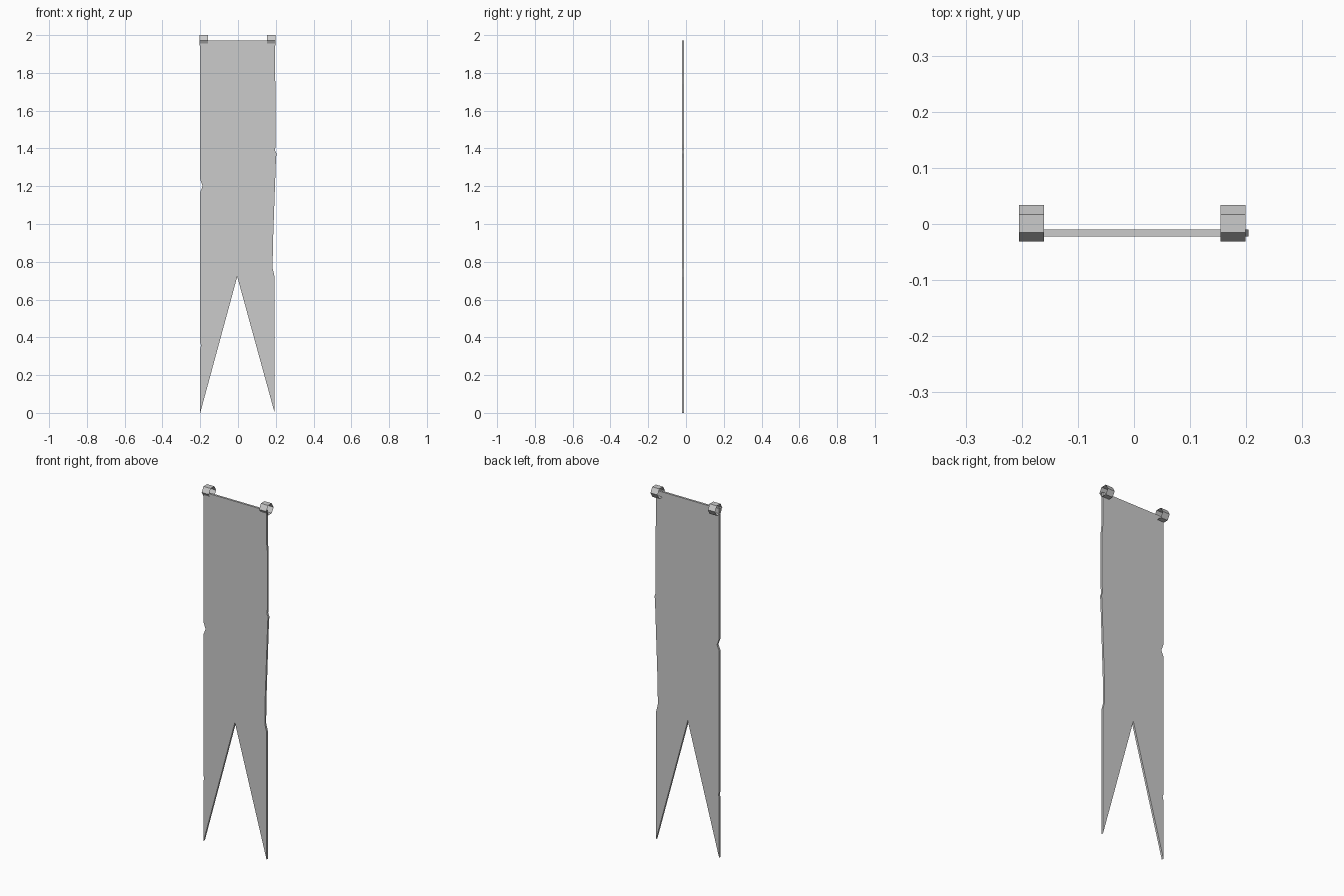
import bpy, bmesh
from math import pi, cos, sin

if "Cube" in bpy.data.objects:
    bpy.data.objects.remove(bpy.data.objects["Cube"])


def make_object(name, bm):
    mesh = bpy.data.meshes.new(name)
    bm.to_mesh(mesh)
    bm.free()
    obj = bpy.data.objects.new(name, mesh)
    bpy.context.collection.objects.link(obj)
    return obj


# Banner cloth: swallow-tailed outline with worn edges, extruded in y
outline = [
    (-0.2, 1.972), (-0.2, 1.235), (-0.187, 1.2), (-0.2, 1.17),
    (-0.2, 0.37), (-0.196, 0.357), (-0.2, 0.34), (-0.2, 0.0),
    (-0.004, 0.722),
    (0.194, 0.0), (0.194, 0.72), (0.183, 0.765), (0.185, 0.9),
    (0.201, 1.35), (0.204, 1.372), (0.196, 1.39), (0.199, 1.42),
    (0.199, 1.74), (0.195, 1.78), (0.195, 1.972),
]
bm = bmesh.new()
front = bm.faces.new([bm.verts.new((x, -0.022, z)) for x, z in outline])
solid = bmesh.ops.extrude_face_region(bm, geom=[front])
back = [v for v in solid["geom"] if isinstance(v, bmesh.types.BMVert)]
bmesh.ops.translate(bm, verts=back, vec=(0, 0.012, 0))
bmesh.ops.recalc_face_normals(bm, faces=bm.faces)
make_object("banner_cloth", bm)


# Hanging loops: open six-sided bands along x
def hanging_loop(name, x0, x1, radius=0.0325, y=0.001, z=1.972):
    bm = bmesh.new()
    rings = [[bm.verts.new((x, y + radius * cos(i * pi / 3),
                            z + radius * sin(i * pi / 3))) for i in range(6)]
             for x in (x0, x1)]
    for i in range(6):
        j = (i + 1) % 6
        bm.faces.new((rings[0][i], rings[1][i], rings[1][j], rings[0][j]))
    bmesh.ops.recalc_face_normals(bm, faces=bm.faces)
    make_object(name, bm)


hanging_loop("left_hanging_loop", -0.205, -0.16)
hanging_loop("right_hanging_loop", 0.154, 0.199)
